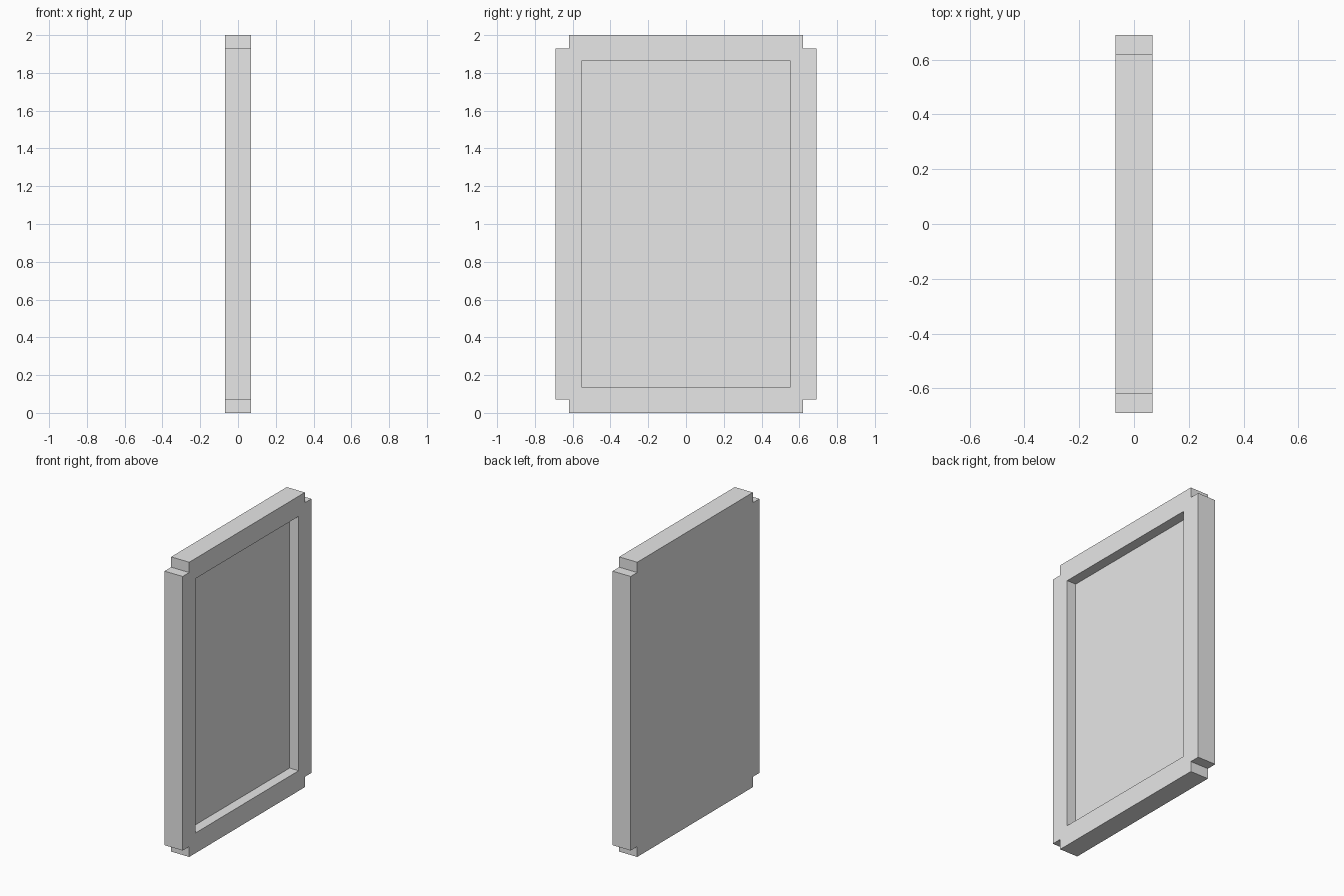
import bpy
import bmesh

if "Cube" in bpy.data.objects:
    bpy.data.objects.remove(bpy.data.objects["Cube"], do_unlink=True)

HALF_X, HALF_Y, HEIGHT = 0.068, 0.69, 2.0
NOTCH = 0.07
RIM = 0.137

grey = bpy.data.materials.new("light grey")
grey.use_nodes = True
colour = (0.8, 0.8, 0.8, 1)
grey.diffuse_color = colour
grey.node_tree.nodes["Principled BSDF"].inputs["Base Color"].default_value = colour


def extruded(name, outline, x0, x1):
    """Solid made by pushing a (y, z) outline from x0 to x1."""
    bm = bmesh.new()
    face = bm.faces.new([bm.verts.new((x0, y, z)) for y, z in outline])
    result = bmesh.ops.extrude_face_region(bm, geom=[face])
    moved = [v for v in result["geom"] if isinstance(v, bmesh.types.BMVert)]
    bmesh.ops.translate(bm, verts=moved, vec=(x1 - x0, 0, 0))
    bmesh.ops.recalc_face_normals(bm, faces=bm.faces)
    mesh = bpy.data.meshes.new(name)
    bm.to_mesh(mesh)
    bm.free()
    mesh.materials.append(grey)
    obj = bpy.data.objects.new(name, mesh)
    bpy.context.collection.objects.link(obj)
    return obj


# Panel with a square notch at each corner
mid = HEIGHT / 2
corner = [(HALF_Y, mid - NOTCH), (HALF_Y - NOTCH, mid - NOTCH), (HALF_Y - NOTCH, mid)]
outline = []
for sy, sz in ((1, 1), (-1, 1), (-1, -1), (1, -1)):
    points = corner if sy * sz > 0 else corner[::-1]
    outline += [(sy * y, mid + sz * z) for y, z in points]
panel = extruded("notched_panel", outline, -HALF_X, HALF_X)

# Rectangular recess, half the thickness deep, on the +x side
y, low, high = HALF_Y - RIM, RIM, HEIGHT - RIM
cutter = extruded("recess_cutter", [(-y, low), (y, low), (y, high), (-y, high)], 0, 3 * HALF_X)
cutter.hide_render = True
cut = panel.modifiers.new("recess", "BOOLEAN")
cut.operation = "DIFFERENCE"
cut.solver = "EXACT"
cut.object = cutter

# Apply the cut and drop the cutter
bpy.context.view_layer.objects.active = panel
panel.select_set(True)
bpy.ops.object.modifier_apply(modifier=cut.name)
bpy.data.objects.remove(cutter, do_unlink=True)
